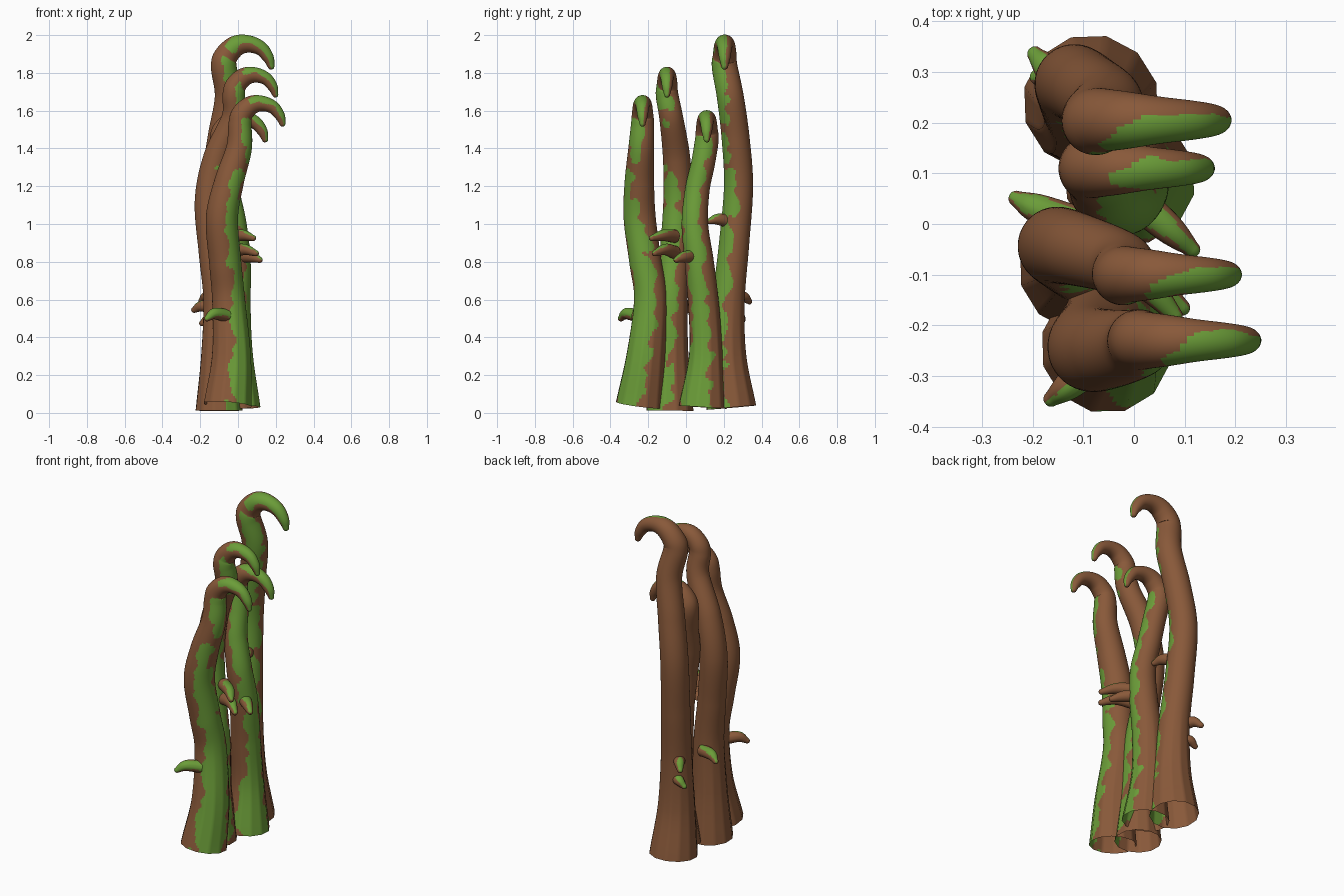
import bpy, bmesh, math
from mathutils import Vector, noise

if "Cube" in bpy.data.objects:
    bpy.data.objects.remove(bpy.data.objects["Cube"])

SIDES, SUB = 12, 6          # twelve-sided bases, finely cut for the moss border


def material(name, col):
    m = bpy.data.materials.new(name)
    m.diffuse_color = (*col, 1)
    m.use_nodes = True
    m.node_tree.nodes["Principled BSDF"].inputs["Base Color"].default_value = m.diffuse_color
    return m


BARK = material("brown bark", (0.25, 0.10, 0.042))
MOSS = material("green moss", (0.147, 0.335, 0.04))


def spline(pts, step):
    """Catmull-Rom through (x, y, z, radius) points."""
    p = [Vector(q) for q in pts]
    p = [2 * p[0] - p[1]] + p + [2 * p[-1] - p[-2]]
    out = []
    for a, b, c, d in zip(p, p[1:], p[2:], p[3:]):
        n = max(2, math.ceil((c - b).length / step))
        for i in range(n):
            t = i / n
            out.append(0.5 * (2 * b + (c - a) * t + (2 * a - 5 * b + 4 * c - d) * t * t
                              + (3 * b - a - 3 * c + d) * t ** 3))
    return out + [p[-2]]


def tube(name, pts, moss_angle, moss_limit, step=0.012, sub=SUB, sides=SIDES):
    path = spline(pts, step)
    # rounded tip
    end = (path[-1] - path[-2]).to_3d().normalized()
    last, r0 = path[-1].to_3d(), path[-1][3]
    for a in (25, 50, 72):
        q = last + end * r0 * math.sin(math.radians(a))
        path.append(Vector((*q, r0 * math.cos(math.radians(a)))))
    # moss grows on the parts turned toward one side, with a ragged border
    a = math.radians(moss_angle)
    moss_dir = Vector((0.8 * math.cos(a), 0.8 * math.sin(a), 0.72))
    bm = bmesh.new()
    rings, centres, n = [], [], sides * sub
    side = Vector((0.3, -1, 0.1))
    for i, q in enumerate(path):
        c = q.to_3d()
        tan = (path[min(i + 1, len(path) - 1)] - path[max(i - 1, 0)]).to_3d().normalized()
        side = (side - tan * side.dot(tan)).normalized()
        up = tan.cross(side)
        facet = min(1, max(0, (0.7 - c.z) / 0.4))     # faceted low down, round above
        ring = []
        for k in range(n):
            a = 2 * math.pi * k / n
            w = 2 * math.pi / sides
            f = math.cos(w / 2) / math.cos(a % w - w / 2)
            f = 1 + (f - 1) * facet
            v = c + (side * math.cos(a) + up * math.sin(a)) * q[3] * f
            v.z = max(v.z, 0)
            ring.append(bm.verts.new(v))
        rings.append(ring)
        centres.append(c)
    for i in range(len(rings) - 1):
        r, s = rings[i], rings[i + 1]
        mid = (centres[i] + centres[i + 1]) / 2
        for k in range(n):
            f = bm.faces.new((r[k], r[(k + 1) % n], s[(k + 1) % n], s[k]))
            f.smooth = True
            c = f.calc_center_median()
            f.material_index = int((c - mid).normalized().dot(moss_dir)
                                   + 0.33 * noise.noise(c * 15) > moss_limit)
    bm.faces.new(rings[-1])             # the root end stays open
    me = bpy.data.meshes.new(name)
    bm.to_mesh(me)
    bm.free()
    me.materials.append(BARK)
    me.materials.append(MOSS)
    ob = bpy.data.objects.new(name, me)
    bpy.context.collection.objects.link(ob)


# curled tip, as offsets (x, z, radius) from the highest point
HOOK = [(-.105, -.17, .068), (-.093, -.11, .063), (-.04, -.058, .056), (.025, -.047, .046),
        (.09, -.07, .038), (.13, -.12, .03), (.145, -.165, .018)]


def hook(x, y, z, s):
    return [(x + a * s, y, z + b * s, r * s) for a, b, r in HOOK]


# four trunks, each a wavy stem with a narrower neck and a curled tip
tube("tall_trunk", [(-.085, .24, .028, .135), (-.088, .217, .3, .105), (-.095, .226, .6, .086),
                    (-.11, .255, .9, .08), (-.118, .278, 1.2, .077), (-.088, .263, 1.45, .074),
                    (-.052, .235, 1.67, .071)]
     + hook(.03, .205, 2.0, 1), -54, .56)
tube("middle_trunk", [(-.1, -.085, .012, .128), (-.1, -.082, .3, .098), (-.1, -.075, .6, .084),
                      (-.13, -.06, .85, .078), (-.152, -.043, 1.12, .077), (-.112, -.05, 1.35, .072),
                      (-.025, -.078, 1.56, .063)]
     + hook(.07, -.1, 1.83, .88), -36, .58)
tube("front_trunk", [(-.055, -.245, .042, .13), (-.035, -.212, .3, .106), (-.05, -.188, .6, .088),
                     (-.068, -.215, .8, .085), (-.085, -.245, 1.03, .085), (-.048, -.247, 1.22, .078),
                     (.005, -.237, 1.4, .068)]
     + hook(.105, -.23, 1.68, .9), -33, .56)
tube("short_trunk", [(-.008, .088, .03, .13), (-.01, .105, .3, .092), (-.015, .095, .55, .083),
                     (-.01, .07, .8, .077), (-.025, .047, 1.0, .07), (-.058, .06, 1.18, .065),
                     (-.07, .09, 1.32, .063)]
     + hook(.01, .11, 1.6, .92), -30, .55)

# small drooping thorns: root, bend, tip, moss direction
THORNS = [
    ((-.06, -.26, .515), (-.125, -.315, .525), (-.163, -.345, .5), -70),
    ((-.12, .23, .6), (-.165, .3, .615), (-.195, .335, .59), 140),
    ((-.1, .23, .49), (-.15, .285, .5), (-.19, .29, .475), 140),
    ((-.11, .0, .56), (-.19, .03, .565), (-.232, .05, .545), 140),
    ((-.05, -.06, .935), (.025, -.12, .94), (.08, -.18, .925), -40),
    ((-.05, -.06, .85), (.03, -.11, .865), (.095, -.165, .845), -40),
    ((.0, .05, .83), (.07, -.01, .825), (.115, -.05, .81), -40),
    ((-.1, .24, 1.01), (-.06, .17, 1.025), (-.04, .125, 1.015), -40),
]
for i, (*t, moss) in enumerate(THORNS):
    pts = [(*p, r) for p, r in zip(t, (.035, .03, .016))]
    tube(f"thorn_{i + 1}", pts, moss, .65, .008, 3, 10)
